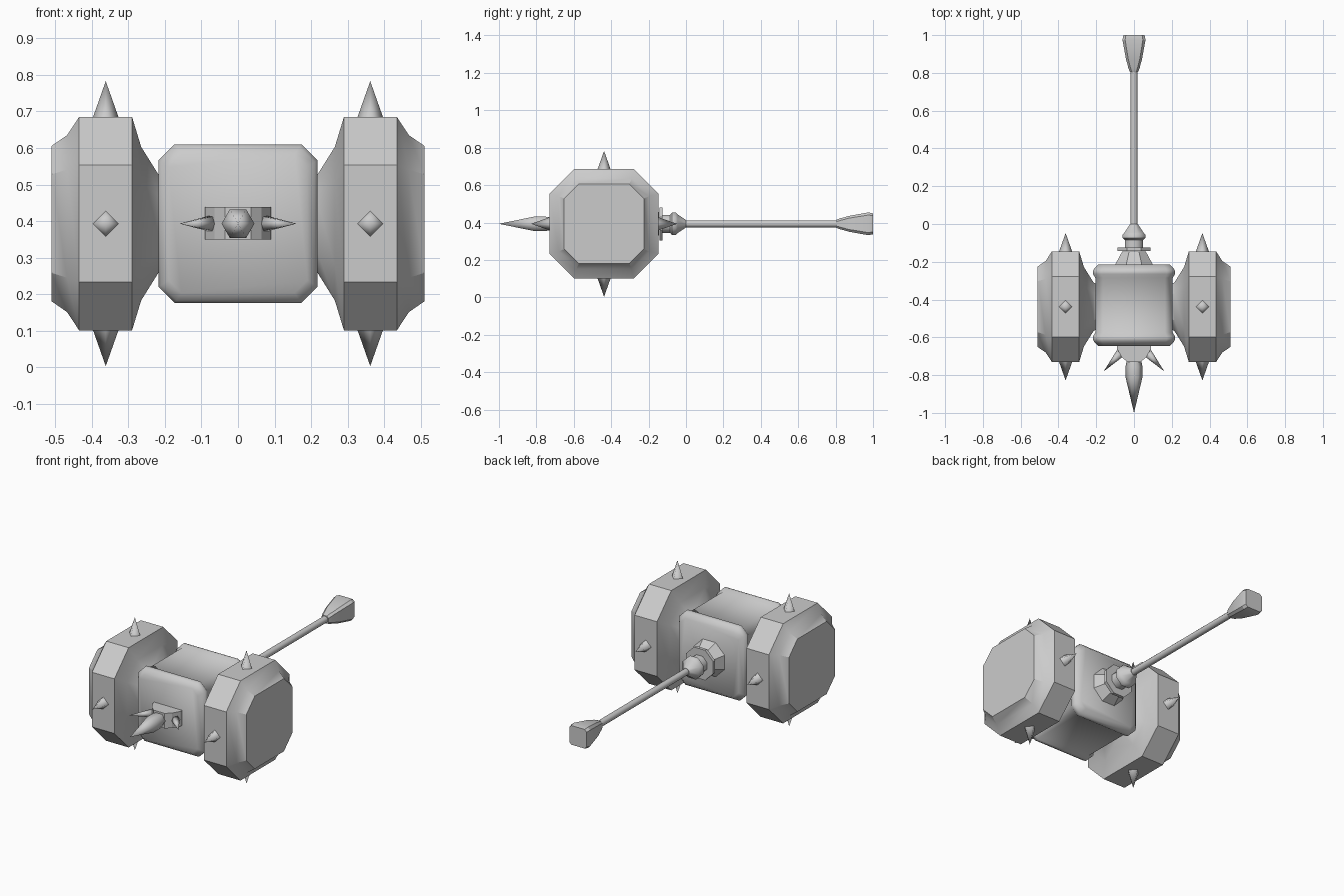
import bpy, bmesh, math
from mathutils import Vector

cube = bpy.data.objects.get("Cube")
if cube:
    bpy.data.objects.remove(cube, do_unlink=True)

steel = bpy.data.materials.new("grey_steel")
steel.use_nodes = True
GREY = (0.6, 0.6, 0.6, 1)
steel.diffuse_color = GREY
steel.node_tree.nodes["Principled BSDF"].inputs["Base Color"].default_value = GREY

CY, CZ = -0.438, 0.393  # centre line of the hammer head


def octagon(half, flat):
    """Square of the given half width with corners cut to the given half flat."""
    return [(half, -flat), (half, flat), (flat, half), (-flat, half),
            (-half, flat), (-half, -flat), (-flat, -half), (flat, -half)]


def ngon(r, n, turn=0.0):
    return [(r * math.cos(turn + math.tau * i / n), r * math.sin(turn + math.tau * i / n))
            for i in range(n)]


def loft(name, origin, axis, up, sections, smooth=0):
    """Skin a run of (distance, outline) sections along an axis; one-point outlines are tips."""
    axis, up = Vector(axis).normalized(), Vector(up).normalized()
    side = up.cross(axis)
    bm = bmesh.new()
    rings = [[bm.verts.new(Vector(origin) + axis * d + side * u + up * v) for u, v in pts]
             for d, pts in sections]
    for a, b in zip(rings, rings[1:]):
        n = len(a)
        for i in range(n):
            j = (i + 1) % n
            bm.faces.new([a[i], a[j], b[0]] if len(b) == 1 else [a[i], a[j], b[j], b[i]])
    for ring in (rings[0], rings[-1]):
        if len(ring) > 2:
            bm.faces.new(ring)
    bmesh.ops.recalc_face_normals(bm, faces=bm.faces)
    mesh = bpy.data.meshes.new(name)
    bm.to_mesh(mesh)
    bm.free()
    mesh.materials.append(steel)
    obj = bpy.data.objects.new(name, mesh)
    bpy.context.collection.objects.link(obj)
    if smooth:
        bpy.ops.object.select_all(action='DESELECT')
        obj.select_set(True)
        bpy.context.view_layer.objects.active = obj
        bpy.ops.object.shade_smooth_by_angle(angle=math.radians(smooth))
    return obj


def spike(name, base, axis, up, radius, length, sides=4):
    return loft(name, base, axis, up, [(0, ngon(radius, sides)), (length, [(0, 0)])], 100)


# Striking heads with their four spikes
head_profile = [(0.20, 0.12, 0.066), (0.215, 0.13, 0.072), (0.265, 0.21, 0.115),
                (0.29, 0.292, 0.16), (0.435, 0.292, 0.16), (0.468, 0.242, 0.148),
                (0.51, 0.213, 0.135)]
for label, s in (("left", 1), ("right", -1)):
    loft(label + "_striking_head", (0, CY, CZ), (s, 0, 0), (0, 0, 1),
         [(d, octagon(h, f)) for d, h, f in head_profile], 32)
    for place, d in (("top", (0, 0, 1)), ("bottom", (0, 0, -1)),
                     ("front", (0, -1, 0)), ("back", (0, 1, 0))):
        base = Vector((s * 0.362, CY, CZ)) + Vector(d) * 0.28
        spike(f"{label}_{place}_spike", base, d, (1, 0, 0), 0.039, 0.11)

# Central block with raised rims at front and back
rim = [(0.215, 0.19, 0.155), (0.195, 0.21, 0.168), (0.182, 0.217, 0.174),
       (0.165, 0.217, 0.174), (0.145, 0.205, 0.164)]
block = [(-d, h, f) for d, h, f in rim] + [(d, h, f) for d, h, f in reversed(rim)]
loft("central_block", (0, -0.43, CZ), (0, 1, 0), (0, 0, 1),
     [(d, octagon(h, f)) for d, h, f in block], 50)

# Front socket: a faceted plate seen from above, given height
socket = [(-0.09, -0.63), (-0.09, -0.66), (-0.065, -0.705), (-0.035, -0.73),
          (0.035, -0.73), (0.065, -0.705), (0.09, -0.66), (0.09, -0.63)]
loft("front_socket", (0, 0, CZ), (0, 0, 1), (0, 1, 0),
     [(-0.043, socket), (0.045, socket)])

# Front spikes
loft("front_spike", (0, -0.72, CZ), (0, -1, 0), (0, 0, 1),
     [(0, ngon(0.038, 6)), (0.035, ngon(0.045, 6)), (0.09, ngon(0.045, 6)),
      (0.28, [(0, 0)])], 65)
for label, s in (("left", 1), ("right", -1)):
    spike(label + "_side_spike", (s * 0.065, -0.675, CZ), (s * 0.095, -0.105, 0),
          (0, 0, 1), 0.026, 0.142, 6)

# Collar joining the shaft to the block
EIGHTH = math.pi / 8
collar = [(-0.23, 0.105), (-0.215, 0.10), (-0.145, 0.062)]
flange = [(-0.143, 0.088), (-0.125, 0.088)]
ferrule = [(-0.13, 0.048), (-0.085, 0.048), (-0.075, 0.06), (-0.055, 0.06), (-0.045, 0.05),
           (0.0, 0.02)]
for name, profile, angle in (("collar", collar, 0), ("collar_flange", flange, 0),
                             ("ferrule", ferrule, 50)):
    loft(name, (0, 0, CZ), (0, 1, 0), (0, 0, 1),
         [(y, ngon(r / math.cos(EIGHTH), 8, EIGHTH)) for y, r in profile], angle)

# Shaft
loft("shaft", (0, 0, CZ), (0, 1, 0), (0, 0, 1),
     [(-0.05, ngon(0.019, 12)), (0.83, ngon(0.019, 12))], 50)

# Pommel
pommel = [(0.805, 0.022, 0.012), (0.825, 0.03, 0.018), (0.84, 0.033, 0.022),
          (0.87, 0.042, 0.03), (0.975, 0.061, 0.047), (1.0, 0.056, 0.043)]
loft("pommel", (0, 0, CZ), (0, 1, 0), (0, 0, 1),
     [(y, octagon(h, f)) for y, h, f in pommel], 25)
